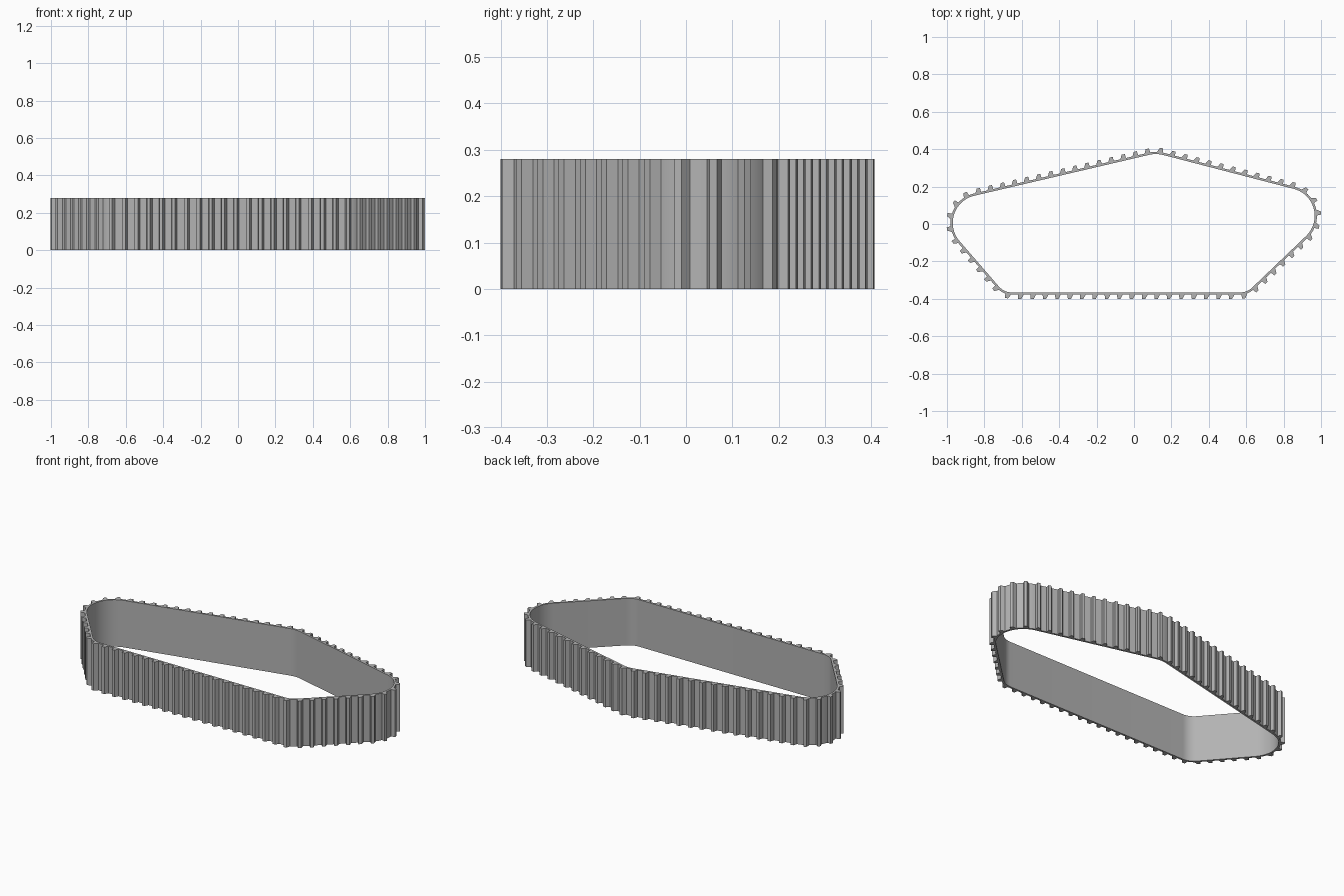
import bpy, bmesh, math
from mathutils import Vector

HEIGHT, HALF_THICK, TIP = 0.28, 0.006, 0.028
CLEATS, START = 68, 0.0

cube = bpy.data.objects.get("Cube")
if cube:
    bpy.data.objects.remove(cube)

rubber = bpy.data.materials.new("grey rubber")
rubber.use_nodes = True
GREY = (0.45, 0.45, 0.45, 1)
rubber.diffuse_color = GREY
rubber.node_tree.nodes["Principled BSDF"].inputs["Base Color"].default_value = GREY

# Rollers (x, y, radius) that the belt wraps around, counter-clockwise
rollers = [(-0.652, -0.272, 0.10), (0.567, -0.272, 0.10), (0.817, 0.0435, 0.155),
           (0.117, 0.22, 0.16), (-0.82, 0.006, 0.155)]


def tangent_angle(a, b):
    """Angle of the outward normal of the outer tangent from roller a to b."""
    d = Vector((b[0] - a[0], b[1] - a[1]))
    return math.atan2(d.y, d.x) - math.acos((a[2] - b[2]) / d.length)


# Belt centre line: list of (point, outward normal)
path = []
n = len(rollers)
for i, (x, y, r) in enumerate(rollers):
    a0 = tangent_angle(rollers[i - 1], rollers[i])
    a1 = tangent_angle(rollers[i], rollers[(i + 1) % n])
    turn = (a1 - a0) % math.tau
    steps = max(6, round(turn / 0.1))
    for k in range(steps + 1):
        a = a0 + turn * k / steps
        normal = Vector((math.cos(a), math.sin(a)))
        path.append((Vector((x, y)) + normal * r, normal))


def add_prism(bm, outline):
    """Closed prism standing on the ground from a counter-clockwise outline."""
    low = [bm.verts.new((p.x, p.y, 0)) for p in outline]
    high = [bm.verts.new((p.x, p.y, HEIGHT)) for p in outline]
    bm.faces.new(low[::-1])
    bm.faces.new(high)
    for j in range(len(low)):
        k = (j + 1) % len(low)
        bm.faces.new((low[j], low[k], high[k], high[j]))


def finish(bm, name):
    mesh = bpy.data.meshes.new(name)
    bm.to_mesh(mesh)
    bm.free()
    obj = bpy.data.objects.new(name, mesh)
    mesh.materials.append(rubber)
    bpy.context.collection.objects.link(obj)
    return obj


# Belt band
bm = bmesh.new()
rings = []
for p, nrm in path:
    o, i = p + nrm * HALF_THICK, p - nrm * HALF_THICK
    rings.append([bm.verts.new(c) for c in ((o.x, o.y, 0), (o.x, o.y, HEIGHT),
                                            (i.x, i.y, HEIGHT), (i.x, i.y, 0))])
for a, b in zip(rings, rings[1:] + rings[:1]):
    for j in range(4):
        k = (j + 1) % 4
        bm.faces.new((a[j], b[j], b[k], a[k]))
belt = finish(bm, "belt")
bpy.ops.object.select_all(action="DESELECT")
belt.select_set(True)
bpy.context.view_layer.objects.active = belt
bpy.ops.object.shade_smooth_by_angle(angle=math.radians(30))

# Cleats spaced evenly along the belt, steep behind and sloped ahead
points = path + path[:1]
spans = [(points[i + 1][0] - points[i][0]).length for i in range(len(path))]
total = sum(spans)


def sample(s):
    s %= total
    for i, length in enumerate(spans):
        if s <= length:
            t = s / length
            return (points[i][0].lerp(points[i + 1][0], t),
                    points[i][1].lerp(points[i + 1][1], t).normalized())
        s -= length
    return points[0]


profile = [(-0.016, 0.004), (-0.014, TIP), (0.003, TIP), (0.016, 0.004)]
bm = bmesh.new()
for c in range(CLEATS):
    p, nrm = sample(START + c * total / CLEATS)
    ahead = Vector((-nrm.y, nrm.x))
    add_prism(bm, [p + ahead * u + nrm * v for u, v in reversed(profile)][::-1])
bmesh.ops.recalc_face_normals(bm, faces=bm.faces)
finish(bm, "cleats")
